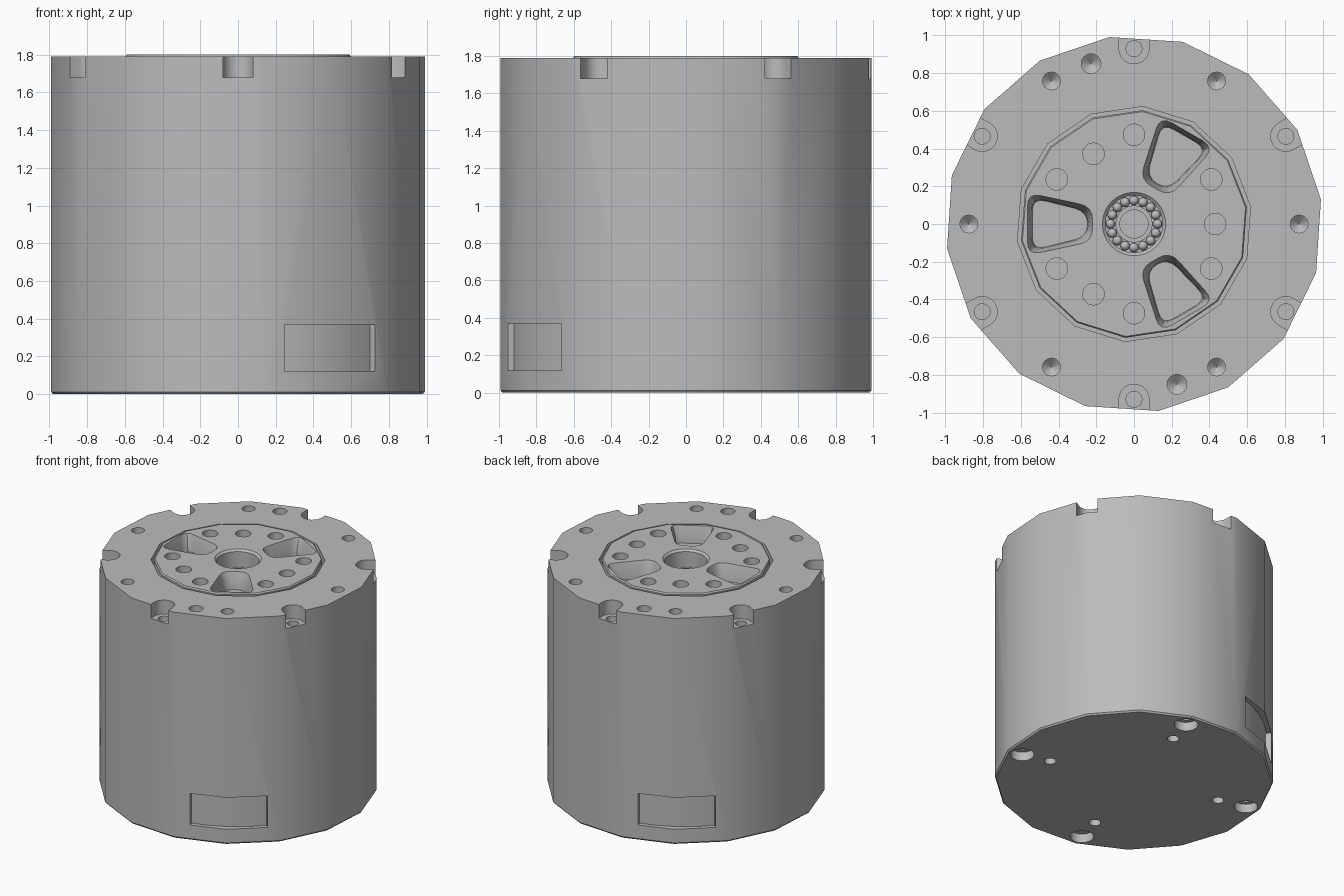
import bpy, bmesh
from math import sin, cos, pi, radians
from mathutils import Matrix, Vector

cube = bpy.data.objects.get("Cube")
if cube:
    bpy.data.objects.remove(cube)

BODY_TOP = 1.79
ROTOR_TOP = 1.80

metal = bpy.data.materials.new("satin grey metal")
metal.use_nodes = True
grey = (0.5, 0.5, 0.5, 1)
metal.diffuse_color = grey
metal.node_tree.nodes["Principled BSDF"].inputs["Base Color"].default_value = grey


def make(name, bm):
    bmesh.ops.recalc_face_normals(bm, faces=bm.faces)
    mesh = bpy.data.meshes.new(name)
    bm.to_mesh(mesh)
    bm.free()
    mesh.materials.append(metal)
    ob = bpy.data.objects.new(name, mesh)
    bpy.context.collection.objects.link(ob)
    return ob


def loft(name, rings):
    """Skin a stack of equal-length point rings and cap both ends."""
    bm = bmesh.new()
    rows = [[bm.verts.new(p) for p in ring] for ring in rings]
    n = len(rows[0])
    for low, high in zip(rows, rows[1:]):
        for i in range(n):
            j = (i + 1) % n
            bm.faces.new((low[i], low[j], high[j], high[i]))
    bm.faces.new(rows[0])
    bm.faces.new(rows[-1])
    return make(name, bm)


def lathe(name, profile, sides=24, turn=0, at=(0, 0)):
    """Revolve (radius, height) points about a vertical axis."""
    angles = [radians(turn) + 2 * pi * i / sides for i in range(sides)]
    return loft(name, [[(at[0] + r * cos(a), at[1] + r * sin(a), z) for a in angles]
                       for r, z in profile])


def polar(radius, degrees):
    a = radians(degrees)
    return radius * cos(a), radius * sin(a)


def cut(target, cutter):
    mod = target.modifiers.new("cut", 'BOOLEAN')
    mod.operation = 'DIFFERENCE'
    mod.solver = 'EXACT'
    mod.object = cutter
    bpy.context.view_layer.objects.active = target
    bpy.ops.object.modifier_apply(modifier=mod.name)
    bpy.data.objects.remove(cutter)


def drill(target, at, r, top, depth, tip=0.0):
    """Blind hole from above, with an optional conical tip."""
    profile = [(r, top + 0.05), (r, top - depth)]
    if tip:
        profile.append((0.002, top - depth - tip))
    cut(target, lathe("drill", profile, at=at))


def rounded(corners, radius, steps=4):
    """Round the corners of a convex outline with short curves."""
    out = []
    pts = [Vector(c) for c in corners]
    for i, p in enumerate(pts):
        a = p + (pts[i - 1] - p).normalized() * radius
        b = p + (pts[(i + 1) % len(pts)] - p).normalized() * radius
        for k in range(steps + 1):
            t = k / steps
            out.append(a * (1 - t) ** 2 + p * 2 * t * (1 - t) + b * t * t)
    return out


# Housing: faceted drum with a stepped seat for the rotor
housing = lathe("housing", [(0.99, 0), (1, 0.012), (1, BODY_TOP)], 16, 7.5)
cut(housing, lathe("seat", [(0.59, 1.5), (0.59, 1.72), (0.625, 1.72), (0.625, 1.9)], 14, 8.5))

# Six U-shaped screw notches in the rim
for k in range(6):
    angle = 30 + 60 * k
    outline = [(1.2, -0.08)] + [(0.93 - 0.08 * cos(a), 0.08 * sin(a))
                                for a in [-pi / 2 + pi * i / 12 for i in range(13)]] + [(1.2, 0.08)]
    turn = Matrix.Rotation(radians(angle), 3, 'Z')
    cut(housing, loft("notch", [[turn @ Vector((x, y, z)) for x, y in outline]
                                for z in (1.68, 1.9)]))
    drill(housing, polar(0.93, angle), 0.042, 1.68, 0.1)

# Drilled holes in the top rim
for k in range(6):
    drill(housing, polar(0.876, 60 * k), 0.047, BODY_TOP, 0.1, 0.04)
for angle in (105, 285):
    drill(housing, polar(0.88, angle), 0.052, BODY_TOP, 0.1, 0.04)

# Mounting holes in the underside
for k in range(4):
    angle = 75 + 90 * k
    cut(housing, lathe("counterbore", [(0.085, -0.1), (0.085, 0.07), (0.05, 0.07), (0.05, 0.2)],
                       at=polar(0.885, angle)))
    cut(housing, lathe("drill", [(0.042, -0.1), (0.042, 0.15)], at=polar(0.665, angle)))

# Two shallow curved recesses low on opposite sides
for middle in (-59, 121):
    arc = [middle - 16.5 + 33 * i / 10 for i in range(11)]
    outline = [polar(0.95, a) for a in arc] + [polar(1.1, a) for a in reversed(arc)]
    cut(housing, loft("recess", [[(x, y, z) for x, y in outline] for z in (0.12, 0.37)]))

# Rotor plate with a slight edge chamfer
rotor = lathe("rotor_plate", [(0.605, 1.51), (0.605, ROTOR_TOP - 0.01), (0.598, ROTOR_TOP)], 14, 8.5)

# Ring of screw holes
for k in range(6):
    drill(rotor, polar(0.473, 30 + 60 * k), 0.057, ROTOR_TOP, 0.1)
for k in range(3):
    drill(rotor, polar(0.43, 120 * k), 0.057, ROTOR_TOP, 0.1)

# Three tapered lightening pockets
for k in range(3):
    turn = Matrix.Rotation(radians(60 + 120 * k), 3, 'Z')
    rings = []
    for inset, z in ((0.026, 1.67), (0.022, 1.72), (0, ROTOR_TOP), (0, 1.9)):
        inner, outer = 0.22 + inset, 0.565 - inset
        corners = [(inner, -0.092 + inset), (outer, -0.165 + inset),
                   (outer, 0.165 - inset), (inner, 0.092 - inset)]
        rings.append([turn @ Vector((p.x, p.y, z)) for p in rounded(corners, 0.07)])
    cut(rotor, loft("pocket", rings))

# Central bore with a small lead-in
cut(rotor, lathe("bore", [(0.152, 1.56), (0.152, 1.785), (0.168, ROTOR_TOP), (0.168, 1.9)], 32))

# Bearing: inner sleeve with a bore, and a ring of balls
sleeve = lathe("bearing_sleeve", [(0.098, 1.54), (0.098, 1.68)], 32)
drill(sleeve, (0, 0), 0.075, 1.68, 0.09)
bm = bmesh.new()
for k in range(16):
    x, y = polar(0.125, 22.5 * k)
    bmesh.ops.create_uvsphere(bm, u_segments=12, v_segments=8, radius=0.025,
                              matrix=Matrix.Translation((x, y, 1.65)))
balls = make("bearing_balls", bm)
floor = lathe("bearing_floor", [(0.16, 1.55), (0.16, 1.64)], 32)
drill(floor, (0, 0), 0.075, 1.64, 0.05)

# Smooth shading with crisp edges
bpy.ops.object.select_all(action='DESELECT')
for ob in (housing, rotor, sleeve, balls, floor):
    ob.select_set(True)
    bpy.context.view_layer.objects.active = ob
bpy.ops.object.shade_smooth_by_angle(angle=radians(32))
